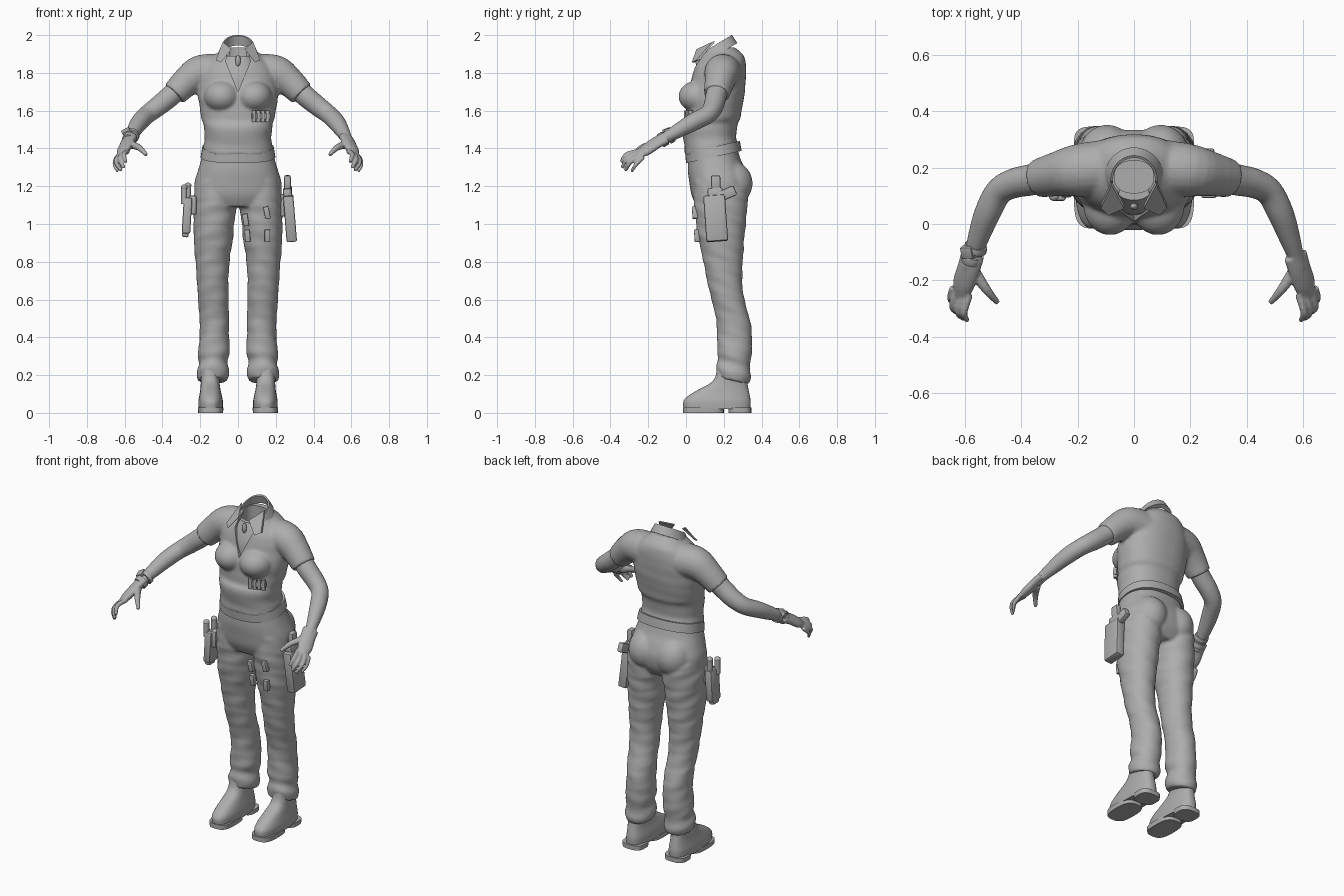
import bpy, bmesh, math
from mathutils import Vector, Matrix, Euler

old = bpy.data.objects.get("Cube")
if old:
    bpy.data.objects.remove(old)

grey = bpy.data.materials.new("plain_grey")
grey.use_nodes = True
tone = (0.42, 0.42, 0.42, 1)
grey.diffuse_color = tone
grey.node_tree.nodes["Principled BSDF"].inputs["Base Color"].default_value = tone


def spline(rows, k):
    """Catmull-Rom resampling of rows of numbers."""
    out = []
    for i in range(len(rows) - 1):
        a, b, c, d = (rows[max(0, min(len(rows) - 1, i + j))] for j in (-1, 0, 1, 2))
        for s in range(k):
            t = s / k
            out.append([q + t * (r - p) / 2 + t * t * (2 * p - 5 * q + 4 * r - s2) / 2
                        + t ** 3 * (3 * q - p - 3 * r + s2) / 2
                        for p, q, r, s2 in zip(a, b, c, d)])
    return out + [list(rows[-1])]


def skin(bm, rings, closed=False):
    rings = [[bm.verts.new(co) for co in ring] for ring in rings]
    n = len(rings[0])
    pairs = list(zip(rings, rings[1:]))
    if closed:
        pairs.append((rings[-1], rings[0]))
    else:
        bm.faces.new(rings[0])
        bm.faces.new(rings[-1])
    for a, b in pairs:
        for i in range(n):
            bm.faces.new((a[i], a[(i + 1) % n], b[(i + 1) % n], b[i]))


def loft(bm, rows, sx=1, power=2.3, tilt=0, y0=0.15, fold=0, steps=4, closed=False):
    """Stack of level ovals: z, centre x, half width, front y, back y."""
    rings = []
    for z, xc, hw, yf, yb in (spline(rows, steps) if steps > 1 else rows):
        ring = []
        for i in range(48):
            a = math.tau * i / 48
            c, s = math.cos(a), math.sin(a)
            f = 1 + fold * math.sin(70 * z + 2 * a) * math.cos(23 * z - a)
            x = math.copysign(abs(c) ** (2 / power), c) * hw * f
            y = (yf + yb) / 2 + math.copysign(abs(s) ** (2 / power), s) * (yb - yf) / 2 * f
            ring.append(((xc + x) * sx, y, z + tilt * (y - y0)))
        rings.append(ring)
    skin(bm, rings, closed)


def tube(bm, rows, sx=1, side=(0, 0, 1), aspect=1, steps=4, n=20):
    """Round limb through rows of x, y, z, radius."""
    rows = spline(rows, steps)
    pts = [Vector(r[:3]) for r in rows]
    rings = []
    for i, p in enumerate(pts):
        t = (pts[min(i + 1, len(pts) - 1)] - pts[max(i - 1, 0)]).normalized()
        u = Vector(side)
        u = (u - t * u.dot(t)).normalized()
        v, r = t.cross(u), rows[i][3]
        ring = [p + u * r * aspect * math.cos(math.tau * k / n)
                + v * r * math.sin(math.tau * k / n) for k in range(n)]
        rings.append([(q.x * sx, q.y, q.z) for q in ring])
    skin(bm, rings)


def ball(bm, at, size):
    m = Matrix.Translation(at) @ Matrix.Diagonal((*size, 1))
    bmesh.ops.create_uvsphere(bm, u_segments=24, v_segments=16, radius=1, matrix=m)


def box(bm, at, size, rot=(0, 0, 0)):
    m = Matrix.Translation(at) @ Euler(rot).to_matrix().to_4x4() @ Matrix.Diagonal((*size, 1))
    bmesh.ops.create_cube(bm, size=1, matrix=m)


def rod(bm, at, r, h):
    bmesh.ops.create_cone(bm, cap_ends=True, segments=14, radius1=r, radius2=r, depth=h,
                          matrix=Matrix.Translation(at))


def finish(name, bm, voxel=0, smooth=4, cutters=(), bevel=0):
    bmesh.ops.recalc_face_normals(bm, faces=bm.faces)
    me = bpy.data.meshes.new(name)
    bm.to_mesh(me)
    bm.free()
    me.materials.append(grey)
    ob = bpy.data.objects.new(name, me)
    bpy.context.collection.objects.link(ob)
    if voxel:
        ob.modifiers.new("blend", 'REMESH').voxel_size = voxel
        soft = ob.modifiers.new("soften", 'SMOOTH')
        soft.factor, soft.iterations = 0.5, smooth
    if bevel:
        b = ob.modifiers.new("bevel", 'BEVEL')
        b.width, b.segments = bevel, 2
    for c in cutters:
        m = ob.modifiers.new("cut", 'BOOLEAN')
        m.operation, m.solver, m.object = 'DIFFERENCE', 'EXACT', c
    bpy.context.view_layer.update()
    dg = bpy.context.evaluated_depsgraph_get()
    baked = bpy.data.meshes.new_from_object(ob.evaluated_get(dg))
    ob.modifiers.clear()
    ob.data = baked
    bpy.ops.object.select_all(action='DESELECT')
    ob.select_set(True)
    bpy.context.view_layer.objects.active = ob
    bpy.ops.object.shade_smooth_by_angle(angle=math.radians(40))
    return ob


# Cutters for the open neckline and the hollow neck
bm = bmesh.new()
vee = [(0, 1.70), (.065, 1.86), (.045, 1.96), (-.045, 1.96), (-.065, 1.86)]
skin(bm, [[(x, y, z) for x, z in vee] for y in (-.2, .12)])
vee_cutter = finish("neckline_cutter", bm)
bm = bmesh.new()
loft(bm, [(1.72, 0, .07, .11, .225), (2.1, 0, .07, .11, .225)], steps=1)
neck_cutter = finish("neck_cutter", bm)
cutters = (vee_cutter, neck_cutter)

# Shirt: torso, bust and sleeves blended together
bm = bmesh.new()
loft(bm, [(1.375, 0, .186, -.008, .282), (1.42, 0, .182, -.008, .272), (1.45, 0, .176, -.012, .266),
          (1.50, 0, .180, -.022, .27), (1.535, 0, .183, -.018, .278), (1.555, 0, .193, -.003, .288),
          (1.62, 0, .203, 0, .30), (1.68, 0, .212, .005, .31), (1.76, 0, .205, .025, .317),
          (1.83, 0, .185, .042, .317), (1.875, 0, .145, .065, .31), (1.91, 0, .10, .09, .28),
          (1.93, 0, .085, .10, .255)], fold=.008, tilt=.06)
for sx in (1, -1):
    ball(bm, (.085 * sx, .065, 1.675), (.095, .105, .085))
    tube(bm, [(.10, .2, 1.80, .10), (.20, .19, 1.80, .094), (.27, .178, 1.755, .08),
              (.338, .162, 1.688, .069)], sx)
shirt = finish("shirt", bm, voxel=.009, smooth=5, cutters=cutters)

# Chest inside the neckline
bm = bmesh.new()
loft(bm, [(1.64, 0, .15, .03, .25), (1.76, 0, .14, .035, .26), (1.83, 0, .11, .055, .26),
          (1.89, 0, .075, .085, .24)])
finish("chest", bm, cutters=(neck_cutter,))
bm = bmesh.new()
ball(bm, (0, .062, 1.865), (.014, .012, .03))
finish("pendant", bm)

# Collar band and its folded points
bm = bmesh.new()
loft(bm, [(1.885, 0, .108, .045, .272), (1.945, 0, .083, .068, .243), (1.945, 0, .075, .076, .235),
          (1.885, 0, .085, .07, .25)], tilt=.6, steps=1, closed=True, power=2)
finish("collar", bm, cutters=(vee_cutter,))
bm = bmesh.new()
for sx in (1, -1):
    flap = [(.08, .14, 1.965), (.118, .055, 1.868), (.09, .03, 1.855), (.035, .055, 1.925)]
    skin(bm, [[(x * sx, y + d, z) for x, y, z in flap] for d in (0, .014)])
finish("collar_points", bm)

# Trousers: hips, seat and legs blended together
bm = bmesh.new()
loft(bm, [(1.39, 0, .182, .005, .275), (1.34, 0, .195, .01, .29), (1.28, 0, .213, .01, .318),
          (1.22, 0, .23, .018, .335), (1.15, 0, .228, .03, .325), (1.09, 0, .19, .06, .29)])
for sx in (1, -1):
    ball(bm, (.095 * sx, .235, 1.215), (.105, .118, .12))
    loft(bm, [(1.2, .125, .10, .045, .325), (1.1, .122, .114, .04, .325), (1.0, .127, .108, .05, .315),
              (.9, .131, .103, .062, .306), (.8, .135, .091, .085, .30), (.7, .134, .084, .105, .298),
              (.6, .131, .081, .128, .312), (.5, .126, .078, .155, .342), (.4, .125, .078, .165, .35),
              (.31, .129, .084, .165, .345), (.265, .132, .074, .17, .338), (.215, .132, .087, .158, .343),
              (.17, .136, .078, .168, .333)], sx, fold=.03, tilt=-.22, y0=.25, power=2.1)
finish("trousers", bm, voxel=.009, smooth=4)

# Belt, higher at the back
bm = bmesh.new()
loft(bm, [(1.355, 0, .198, .0, .295), (1.41, 0, .189, -.004, .285), (1.41, 0, .17, .02, .26),
          (1.355, 0, .17, .02, .26)], tilt=.22, steps=1, closed=True)
finish("belt", bm)

# Boots with separate soles and heels
for sx, side in ((1, "left"), (-1, "right")):
    bm = bmesh.new()
    loft(bm, [(.02, .145, .064, -.012, .34), (.06, .145, .065, -.014, .342), (.09, .145, .06, .012, .338),
              (.12, .146, .054, .06, .332), (.155, .147, .05, .125, .326), (.19, .148, .05, .155, .324),
              (.25, .148, .05, .165, .324)], sx, power=2.5)
    finish(side + "_boot", bm)
    bm = bmesh.new()
    for lo, hi in ((-.016, .20), (.225, .346)):
        loft(bm, [(0, .145, .066, lo, hi), (.028, .145, .068, lo, hi)], sx, power=3, steps=1)
    finish(side + "_boot_sole", bm)

# Arms and hands
across = (.07, .045, -.03)
fingers = [[(.585, -.25, 1.385, .014), (.604, -.315, 1.368, .013), (.592, -.343, 1.328, .009)],
           [(.605, -.25, 1.375, .015), (.625, -.312, 1.345, .013), (.603, -.338, 1.297, .009)],
           [(.628, -.24, 1.365, .014), (.645, -.295, 1.328, .013), (.618, -.32, 1.282, .009)],
           [(.642, -.225, 1.355, .013), (.654, -.265, 1.315, .011), (.636, -.288, 1.278, .008)],
           [(.57, -.165, 1.42, .022), (.525, -.232, 1.405, .017), (.484, -.28, 1.365, .01)]]
for sx, side in ((1, "left"), (-1, "right")):
    bm = bmesh.new()
    tube(bm, [(.29, .178, 1.74, .056), (.36, .158, 1.675, .056), (.425, .145, 1.622, .053),
              (.48, .115, 1.58, .049), (.52, .04, 1.54, .047), (.55, -.04, 1.495, .039),
              (.573, -.11, 1.455, .03), (.585, -.15, 1.43, .03)], sx)
    tube(bm, [(.573, -.11, 1.455, .026), (.588, -.16, 1.428, .025), (.606, -.215, 1.39, .024),
              (.616, -.255, 1.367, .015)], sx, side=across, aspect=1.75)
    for f in fingers:
        tube(bm, f, sx, n=12)
    finish(side + "_arm", bm, voxel=.0055, smooth=3)

# Watch and bangle on the right wrist
bm = bmesh.new()
tube(bm, [(.560, -.075, 1.473, .041), (.566, -.097, 1.462, .041)], -1, steps=1)
tube(bm, [(.571, -.108, 1.456, .039), (.578, -.135, 1.44, .039)], -1, steps=1)
box(bm, (-.59, -.1, 1.485), (.045, .045, .03), (.4, -.5, 0))
finish("watch", bm, bevel=.004)

# Row of shells on the shirt front
bm = bmesh.new()
for i in range(4):
    x = .085 + i * .024
    rod(bm, (x, .0 + (x - .085) * .35, 1.57), .011, .062)
box(bm, (.121, .016, 1.57), (.1, .02, .03), (0, 0, .34))
finish("shell_holder", bm)

# Strips on the left thigh
bm = bmesh.new()
for x, y, z, lean in ((.04, .072, 1.022, .15), (.05, .075, .938, .08), (.153, .047, 1.06, .2),
                      (.155, .058, .938, 0)):
    box(bm, (x, y, z), (.028, .028, .065), (.08, -lean, 0))
finish("thigh_strips", bm, bevel=.003)

# Left holster with grip and angled handle
bm = bmesh.new()
box(bm, (.275, .157, 1.03), (.055, .115, .245), (.07, -.08, 0))
box(bm, (.262, .155, 1.16), (.045, .08, .06), (.07, -.08, 0))
box(bm, (.262, .158, 1.215), (.035, .05, .085), (.05, 0, 0))
box(bm, (.268, .215, 1.16), (.036, .10, .055), (.42, 0, 0))
box(bm, (.236, .16, 1.10), (.04, .06, .12))
finish("left_holster", bm, bevel=.009)

# Right pouch with tools
bm = bmesh.new()
box(bm, (-.27, .125, 1.045), (.045, .085, .19), (0, .06, 0))
box(bm, (-.278, .125, .955), (.034, .06, .05), (0, .06, 0))
box(bm, (-.24, .125, 1.10), (.04, .06, .10))
finish("right_pouch", bm, bevel=.009)
bm = bmesh.new()
for y, x, h in ((.10, -.285, .09), (.145, -.265, .11)):
    rod(bm, (x, y, 1.15), .016, h)
    ball(bm, (x, y, 1.15 + h / 2), (.018, .018, .014))
finish("pouch_tools", bm)

for c in cutters:
    bpy.data.objects.remove(c)
